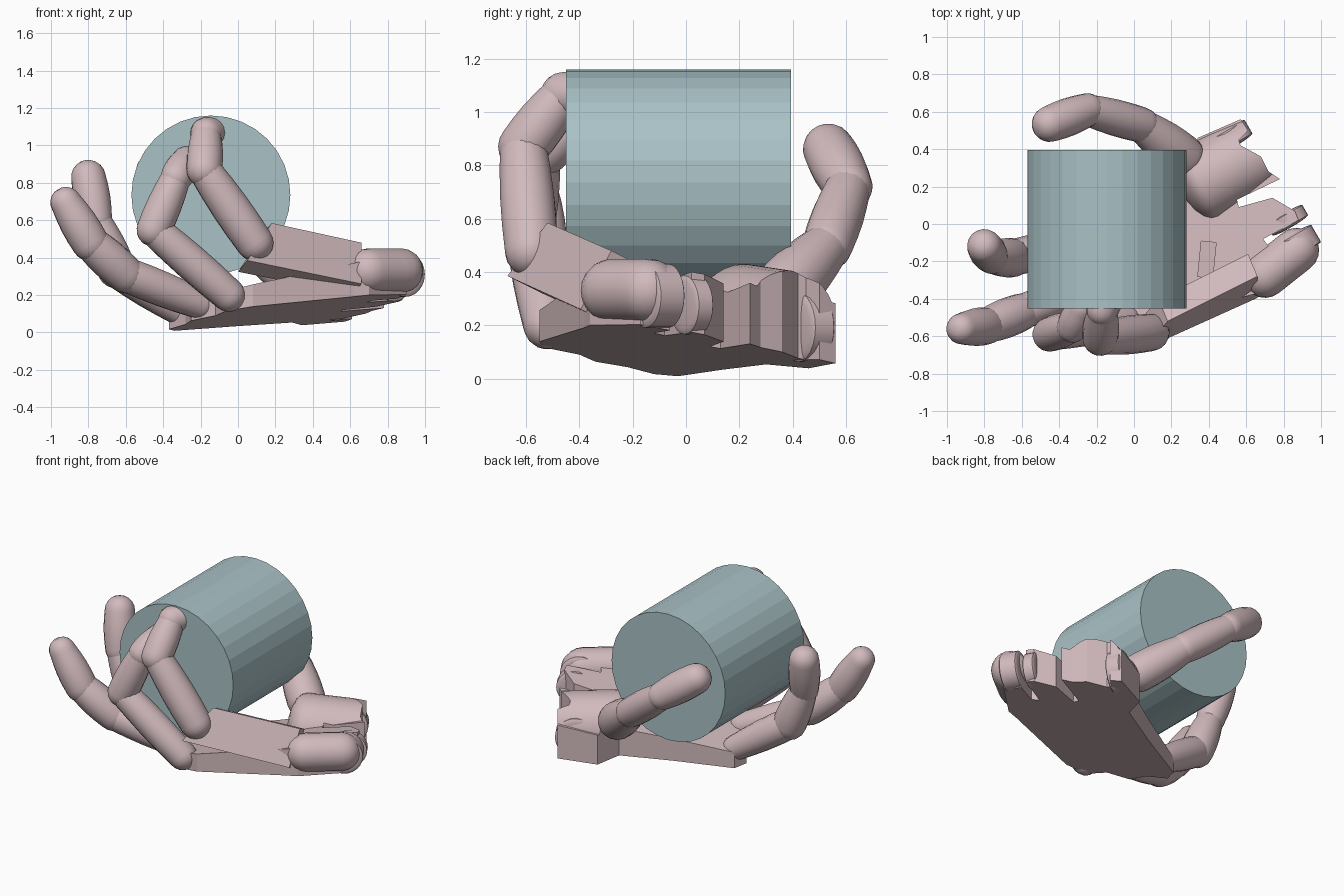
import bpy, bmesh, math
from mathutils import Vector

if "Cube" in bpy.data.objects:
    bpy.data.objects.remove(bpy.data.objects["Cube"], do_unlink=True)


def material(name, rgb):
    m = bpy.data.materials.new(name)
    m.use_nodes = True
    m.diffuse_color = (*rgb, 1)
    m.node_tree.nodes["Principled BSDF"].inputs["Base Color"].default_value = (*rgb, 1)
    return m


PINK = material("dusty pink", (0.64, 0.49, 0.51))
BLUE = material("pale blue", (0.40, 0.54, 0.57))


def finish(name, bm, mat, smooth=None):
    bmesh.ops.recalc_face_normals(bm, faces=bm.faces)
    mesh = bpy.data.meshes.new(name)
    bm.to_mesh(mesh)
    bm.free()
    mesh.materials.append(mat)
    obj = bpy.data.objects.new(name, mesh)
    bpy.context.collection.objects.link(obj)
    if smooth:
        bpy.ops.object.select_all(action="DESELECT")
        obj.select_set(True)
        bpy.context.view_layer.objects.active = obj
        bpy.ops.object.shade_smooth_by_angle(angle=math.radians(smooth))
    return obj


def block(name, lower, upper):
    """Solid between two matching loops of points."""
    bm = bmesh.new()
    low = [bm.verts.new(p) for p in lower]
    high = [bm.verts.new(p) for p in upper]
    bm.faces.new(low)
    bm.faces.new(high)
    for i in range(len(low)):
        j = (i + 1) % len(low)
        bm.faces.new((low[i], low[j], high[j], high[i]))
    return finish(name, bm, PINK)


def trim(obj, cutter, operation):
    cutter.hide_render = True
    cutter.display_type = "WIRE"
    cutter.hide_set(True)
    mod = obj.modifiers.new("trim", "BOOLEAN")
    mod.operation = operation
    mod.object = cutter


def limb(name, a, b, ra, rb, sides=18, cap=1.0, bulge=1.0):
    """Tapered rod with domed ends; cap squashes the domes, bulge swells the middle."""
    a, b = Vector(a), Vector(b)
    axis = b - a
    turn = axis.to_track_quat("Z", "Y")
    steps = [math.pi / 2 * i / 5 for i in range(5)]
    profile = [(-ra * cap * math.cos(s), ra * math.sin(s)) for s in steps[1:]]
    for t in (0, 0.25, 0.5, 0.75, 1):
        swell = 1 + (bulge - 1) * math.sin(math.pi * t)
        profile.append((axis.length * t, (ra + (rb - ra) * t) * swell))
    profile += [(axis.length + rb * cap * math.cos(s), rb * math.sin(s)) for s in steps[:0:-1]]
    bm = bmesh.new()
    rings = []
    for h, r in profile:
        rings.append([bm.verts.new(a + turn @ Vector((r * math.cos(2 * math.pi * k / sides),
                      r * math.sin(2 * math.pi * k / sides), h))) for k in range(sides)])
    for low, high in zip(rings, rings[1:]):
        for k in range(sides):
            j = (k + 1) % sides
            bm.faces.new((low[k], low[j], high[j], high[k]))
    bm.faces.new(rings[0])
    bm.faces.new(rings[-1])
    return finish(name, bm, PINK, 50)


def chain(name, points, radii):
    """Digit made of one swelling rod per bone, each slightly narrower at its far end."""
    for i, part in enumerate(("lower", "middle", "tip")):
        limb(f"{name}_{part}", points[i], points[i + 1], radii[i], radii[i + 1] * 0.93, bulge=1.09)


# Held cylinder
bm = bmesh.new()
bmesh.ops.create_cone(bm, cap_ends=True, segments=32, radius1=0.425, radius2=0.425, depth=0.845)
drum = finish("held_cylinder", bm, BLUE)
drum.rotation_euler.x = math.pi / 2
drum.location = (-0.145, -0.028, 0.735)


# Palm: a tilted wedge, thicker toward the wrist
def floor(x, y):
    return 0.053 + 0.141 * x - 0.135 * y


def thickness(x, y):
    return 0.1 + 0.11 * (0.87 * x + 0.49 * y + 0.37)


outline = [(-0.37, -0.12), (-0.28, -0.22), (-0.25, -0.34), (-0.12, -0.4), (-0.06, -0.53),
           (0.08, -0.55), (0.62, -0.38), (0.70, -0.36), (0.90, -0.17), (0.85, -0.06), (0.72, -0.12),
           (0.69, -0.08), (0.88, 0.02), (0.86, 0.07), (0.74, 0.14), (0.56, 0.09), (0.55, 0.13),
           (0.78, 0.24), (0.72, 0.28), (0.68, 0.36), (0.57, 0.42), (0.56, 0.45), (0.61, 0.50),
           (0.57, 0.56), (0.34, 0.46), (0.29, 0.30), (0.0, 0.14), (-0.34, -0.03)]
base = [Vector((x, y, floor(x, y))) for x, y in outline]
palm = block("palm", base, [p + Vector((0, 0, thickness(p.x, p.y))) for p in base])

# Slot sunk into the palm
bm = bmesh.new()
bmesh.ops.create_cube(bm, size=1)
slot = finish("slot_cutter", bm, PINK)
slot.scale = (0.08, 0.19, 0.2)
slot.location = (0.39, -0.19, 0.31)
slot.rotation_euler.z = -0.1
trim(palm, slot, "DIFFERENCE")

# Broad thumb mound, trimmed to the outline of the palm
mound = limb("thumb_mound", (0.35, 0.215, 0.215), (0.72, 0.415, 0.20), 0.215, 0.20, 32, 0.5)
trim(mound, block("mound_cutter", [p + Vector((0, 0, 0.005)) for p in base],
                  [p + Vector((0, 0, 0.6)) for p in base]), "INTERSECT")

# Folded outer edge of the palm that carries the little finger
corners = [Vector(c) for c in ((0.18, -0.52, 0.585), (0.66, -0.28, 0.48),
                               (0.66, -0.395, 0.26), (0.05, -0.67, 0.385))]
block("outer_palm_flap", corners, [c + Vector((-0.05, 0.12, -0.06)) for c in corners])

# Wrist lugs: round discs along the wrist hinge
hinge = Vector((-0.5, 0.866, 0.0))
for i, (x, y, r, half) in enumerate([(0.87, -0.11, 0.12, 0.05), (0.82, 0.02, 0.11, 0.03),
                                     (0.50, 0.455, 0.13, 0.04)]):
    centre = Vector((x, y, floor(x, y) + r))
    limb(f"wrist_lug_{i + 1}", centre - hinge * half, centre + hinge * half, r, r, 24, 0.12)

# Heel of the hand
limb("palm_heel", (0.70, -0.275, 0.33), (0.87, -0.14, 0.33), 0.12, 0.12)

# Fingers and thumb
chain("index_finger", [(-0.30, -0.10, 0.11), (-0.65, -0.18, 0.34), (-0.76, -0.18, 0.60),
                       (-0.80, -0.12, 0.83)], [0.08, 0.105, 0.088, 0.1])
chain("middle_finger", [(-0.20, -0.32, 0.15), (-0.60, -0.47, 0.31), (-0.79, -0.545, 0.48),
                        (-0.92, -0.56, 0.695)], [0.08, 0.1, 0.1, 0.09])
chain("ring_finger", [(-0.05, -0.52, 0.20), (-0.45, -0.59, 0.55), (-0.33, -0.55, 0.83),
                      (-0.28, -0.45, 0.92)], [0.09, 0.093, 0.085, 0.08])
chain("little_finger", [(0.09, -0.58, 0.48), (-0.18, -0.61, 0.87), (-0.17, -0.46, 1.065),
                        (-0.09, -0.28, 1.077)], [0.1, 0.095, 0.085, 0.08])
chain("thumb", [(0.26, 0.36, 0.32), (0.04, 0.53, 0.50), (-0.25, 0.61, 0.72),
                (-0.45, 0.535, 0.86)], [0.12, 0.095, 0.09, 0.104])
